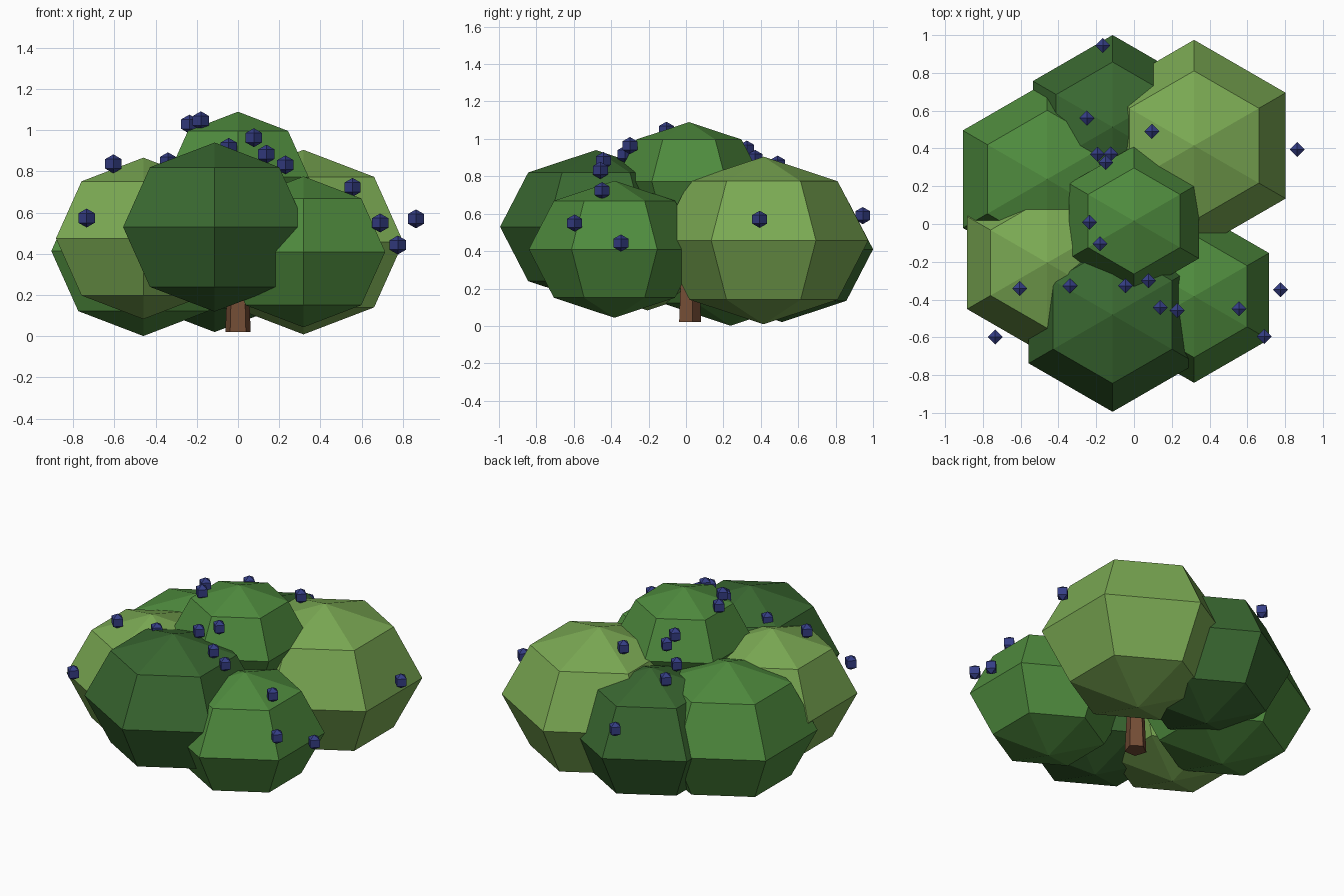
import bpy, bmesh
from math import sin, cos, pi

if "Cube" in bpy.data.objects:
    bpy.data.objects.remove(bpy.data.objects["Cube"])


def material(name, r, g, b):
    m = bpy.data.materials.new(name)
    m.diffuse_color = (*[(c / 255) ** 2.2 for c in (r, g, b)], 1)
    m.use_nodes = True
    m.node_tree.nodes["Principled BSDF"].inputs["Base Color"].default_value = m.diffuse_color
    return m


def revolve(name, profile, sides, loc, mat):
    """Faceted solid from (radius, z) points; first corner points to +y."""
    bm = bmesh.new()
    rings = []
    for r, z in profile:
        n = sides if r > 1e-5 else 1
        rings.append([bm.verts.new((-r * sin(2 * pi * i / sides),
                                    r * cos(2 * pi * i / sides), z))
                      for i in range(n)])
    for a, b in zip(rings, rings[1:]):
        for i in range(sides):
            j = (i + 1) % sides
            if len(a) == 1:
                bm.faces.new((a[0], b[i], b[j]))
            elif len(b) == 1:
                bm.faces.new((a[i], b[0], a[j]))
            else:
                bm.faces.new((a[i], b[i], b[j], a[j]))
    for ring in (rings[0], rings[-1]):
        if len(ring) > 1:
            bm.faces.new(ring)
    bmesh.ops.recalc_face_normals(bm, faces=bm.faces)
    mesh = bpy.data.meshes.new(name)
    bm.to_mesh(mesh)
    bm.free()
    mesh.materials.append(mat)
    ob = bpy.data.objects.new(name, mesh)
    ob.location = loc
    bpy.context.collection.objects.link(ob)
    return ob


def ball(name, radius, height, sides, bands, loc, mat):
    profile = [(radius * sin(pi * k / bands), height * cos(pi * k / bands))
               for k in range(bands + 1)]
    return revolve(name, profile, sides, loc, mat)


mid = material("leaf_mid", 80, 138, 64)
light = material("leaf_light", 122, 168, 84)
dark = material("leaf_dark", 60, 104, 52)
bark = material("bark", 115, 78, 56)
blue = material("berry_blue", 56, 64, 132)

# Trunk
revolve("trunk", [(0.065, 0.02), (0.043, 0.5)], 5, (0, 0.016, 0), bark)

# Crown clump and the ring of clumps around it, a seventh of a turn apart
ball("leaf_clump_top", 0.397, 0.318, 6, 4, (0, 0.016, 0.772), mid)
clumps = [(0.56, 0.457, light), (0.487, 0.41, dark), (0.516, 0.414, mid),
          (0.49, 0.475, light), (0.513, 0.53, dark), (0.458, 0.41, mid)]
for i, (r, z, mat) in enumerate(clumps, 1):
    a = 2 * pi * i / 7
    ball(f"leaf_clump_{i}", r, r * 0.8, 6, 4,
         (0.51 * cos(a), 0.016 + 0.51 * sin(a), z), mat)

# Berries
berries = [
    (-.165, .945, .59), (-.25, .56, .78), (.095, .49, .865), (.864, .394, .57),
    (-.193, .37, .788), (-.123, .37, .895), (-.15, .325, .945),
    (-.236, .01, 1.03), (-.18, -.105, 1.046), (-.605, -.342, .837),
    (-.34, -.327, .847), (-.045, -.327, .917), (.077, -.3, .964),
    (.138, -.442, .884), (.23, -.458, .832), (.556, -.449, .723),
    (.776, -.348, .443), (.69, -.596, .55), (-.735, -.598, .574),
]
for i, p in enumerate(berries, 1):
    ball(f"berry_{i}", 0.046, 0.046, 4, 3, p, blue)
